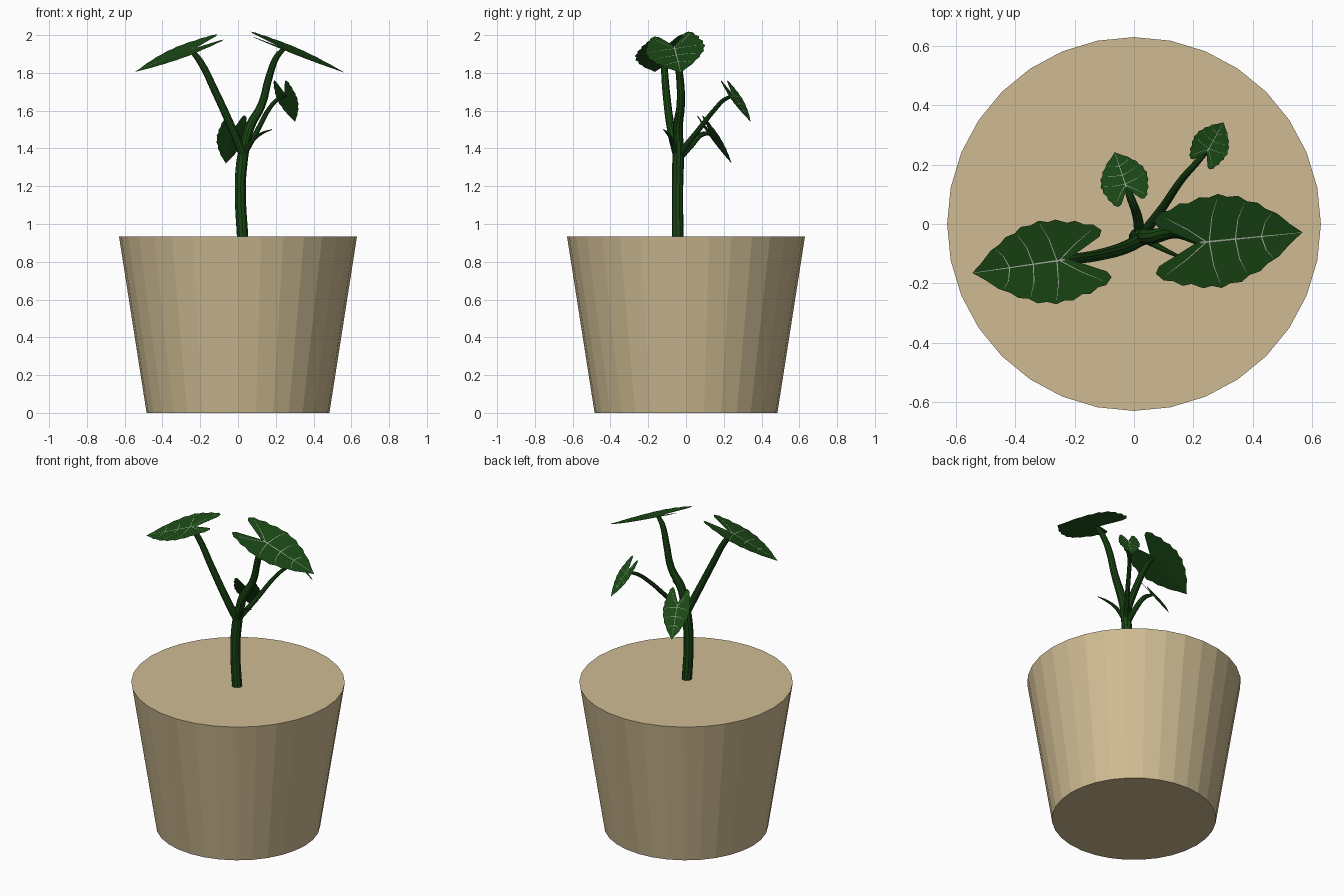
import bpy, bmesh
from mathutils import Vector

if "Cube" in bpy.data.objects:
    bpy.data.objects.remove(bpy.data.objects["Cube"])


def material(name, rgb):
    m = bpy.data.materials.new(name)
    m.diffuse_color = (*rgb, 1)
    m.use_nodes = True
    m.node_tree.nodes["Principled BSDF"].inputs["Base Color"].default_value = m.diffuse_color
    return m


CLAY = material("clay", (0.62, 0.50, 0.29))
GREEN = material("leaf_green", (0.011, 0.068, 0.008))
STALK = material("stalk_green", (0.010, 0.062, 0.007))
PALE = material("vein_pale", (0.45, 0.5, 0.42))


def mesh_object(name, verts, faces, mat):
    me = bpy.data.meshes.new(name)
    me.from_pydata(verts, [], faces)
    me.materials.append(mat)
    ob = bpy.data.objects.new(name, me)
    bpy.context.collection.objects.link(ob)
    return ob


def stalk(name, points):
    """Round tapered tube through (x, y, z, radius) points."""
    cu = bpy.data.curves.new(name, 'CURVE')
    cu.dimensions = '3D'
    cu.bevel_depth = 1
    cu.bevel_resolution = 3
    cu.resolution_u = 4
    cu.use_fill_caps = True
    sp = cu.splines.new('BEZIER')
    sp.bezier_points.add(len(points) - 1)
    for bp, (x, y, z, r) in zip(sp.bezier_points, points):
        bp.co = (x, y, z)
        bp.radius = r
        bp.handle_left_type = bp.handle_right_type = 'AUTO'
    cu.materials.append(STALK)
    ob = bpy.data.objects.new(name, cu)
    bpy.context.collection.objects.link(ob)
    bpy.ops.object.select_all(action='DESELECT')
    ob.select_set(True)
    bpy.context.view_layer.objects.active = ob
    bpy.ops.object.convert(target='MESH')
    bpy.ops.object.shade_smooth_by_angle()


# Half outline of an arrow-shaped leaf: u along the midrib, v to the side
SINUS = -0.1
HALF = [(-0.3, 0.1), (-0.5, 0.2), (-0.54, 0.27), (-0.46, 0.35), (-0.37, 0.36),
        (-0.27, 0.42), (-0.18, 0.41), (-0.06, 0.465), (0.03, 0.45), (0.13, 0.48),
        (0.23, 0.44), (0.34, 0.44), (0.43, 0.375), (0.54, 0.35), (0.62, 0.28),
        (0.74, 0.22), (0.87, 0.1)]
VEINS = [((0.03, 0), (0.06, 0.25), (0.12, 0.44)), ((0.3, 0), (0.33, 0.2), (0.4, 0.36)),
         ((0.57, 0), (0.61, 0.14), (0.68, 0.23)), ((0, 0), (-0.2, 0.15), (-0.43, 0.29))]


def leaf(name, attach, tip, roll=0.0, width=1.0, fold=0.06):
    o, t = Vector(attach), Vector(tip)
    size = (t - o).length
    f = (t - o).normalized()
    s = Vector((-f.y, f.x, 0)).normalized()
    s = (s + Vector((0, 0, roll))).normalized()
    s = (s - f * s.dot(f)).normalized()
    n = f.cross(s)

    def place(u, v, lift=0.0):
        return o + size * (f * u + s * v * width + n * (fold * abs(v) + lift))

    # Blade: strips from the midrib to the outline, both sides
    verts, faces = [], []
    for side in (1, -1):
        base = len(verts)
        pts = [(SINUS, 0)] + HALF + [(1, 0)]
        for u, v in pts:
            verts += [place(max(u, SINUS), 0), place(u, v * side)]
        for i in range(len(pts) - 1):
            a = base + 2 * i
            q = (a, a + 2, a + 3, a + 1)
            faces.append(q if side == 1 else q[::-1])
    ob = mesh_object(name, verts, faces, GREEN)
    bm = bmesh.new()
    bm.from_mesh(ob.data)
    bmesh.ops.remove_doubles(bm, verts=bm.verts, dist=1e-5)
    bmesh.ops.dissolve_degenerate(bm, edges=bm.edges, dist=1e-5)
    bm.to_mesh(ob.data)
    bm.free()

    # Veins: thin tapered ribbons just above the blade
    verts, faces = [], []
    lines = [((-0.06, 0), (0.5, 0), (0.98, 0))]
    lines += [tuple((u, v * k) for u, v in line) for line in VEINS for k in (1, -1)]
    for line in lines:
        base = len(verts)
        for (u, v), w in zip(line, (0.009, 0.006, 0.002)):
            du, dv = (0, w) if line[1][1] == 0 else (w * 0.7, 0)
            if abs(line[2][0]) == 0.43:
                du, dv = 0, w * 0.8
            verts += [place(u - du, v - dv, 0.008), place(u + du, v + dv, 0.008)]
        faces += [(base, base + 1, base + 3, base + 2), (base + 2, base + 3, base + 5, base + 4)]
    mesh_object(name + "_veins", verts, faces, PALE)


# Pot: closed 32-sided tapered block
bpy.ops.mesh.primitive_cone_add(vertices=32, radius1=0.484, radius2=0.63,
                                depth=0.935, location=(0, 0, 0.4675))
pot = bpy.context.object
pot.name = "pot"
pot.data.materials.append(CLAY)

# Main stem and leaf stalks
stalk("stem", [(0.025, -0.044, 0.92, 0.031), (0.012, -0.045, 1.18, 0.03),
               (0.02, -0.042, 1.32, 0.031), (0.04, -0.04, 1.44, 0.028)])
stalk("left_stalk", [(0.03, -0.045, 1.36, 0.024), (-0.02, -0.075, 1.48, 0.022),
                     (-0.12, -0.105, 1.70, 0.02), (-0.2, -0.117, 1.86, 0.018),
                     (-0.245, -0.122, 1.917, 0.013)])
stalk("right_stalk", [(0.035, -0.04, 1.42, 0.027), (0.065, -0.042, 1.52, 0.026),
                      (0.125, -0.028, 1.63, 0.022), (0.165, -0.033, 1.78, 0.02),
                      (0.205, -0.05, 1.885, 0.017), (0.24, -0.058, 1.925, 0.012)])
stalk("back_right_stalk", [(0.03, -0.035, 1.37, 0.018), (0.1, 0.06, 1.49, 0.014),
                           (0.165, 0.155, 1.61, 0.012), (0.21, 0.205, 1.66, 0.011),
                           (0.25, 0.25, 1.678, 0.008)])
stalk("back_stalk", [(0.02, -0.035, 1.35, 0.019), (0.01, 0.03, 1.42, 0.016),
                     (-0.01, 0.085, 1.475, 0.014), (-0.028, 0.13, 1.478, 0.009)])
stalk("sprout", [(0.035, -0.05, 1.37, 0.014), (0.08, -0.075, 1.445, 0.01),
                 (0.13, -0.1, 1.482, 0.007), (0.18, -0.12, 1.5, 0.002)])

# Leaves: two large, two small; positive roll lifts the leaf's left side
leaf("left_leaf", (-0.25, -0.122, 1.922), (-0.545, -0.165, 1.805), roll=-0.2, width=0.95)
leaf("right_leaf", (0.243, -0.06, 1.93), (0.568, -0.028, 1.8), roll=0.17, width=0.95)
leaf("back_right_leaf", (0.25, 0.25, 1.682), (0.302, 0.343, 1.54), width=0.75)
leaf("back_leaf", (-0.028, 0.13, 1.485), (-0.065, 0.242, 1.32), width=0.85)
